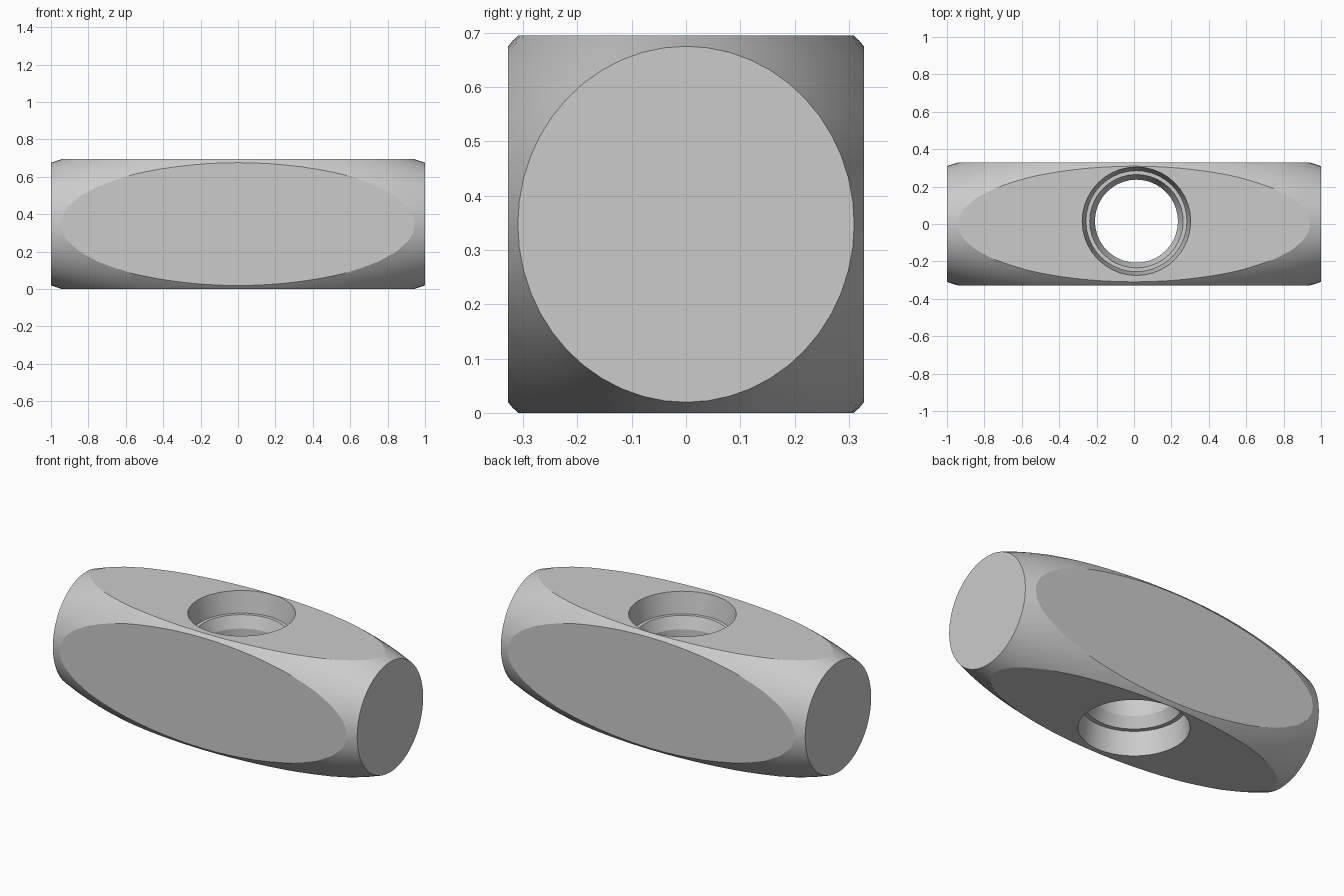
import bpy, bmesh, math
from mathutils import Matrix, Vector

cube = bpy.data.objects.get("Cube")
if cube:
    bpy.data.objects.remove(cube, do_unlink=True)

LENGTH, WIDTH, HEIGHT = 2.0, 0.655, 0.695

steel = bpy.data.materials.new("plain_grey_steel")
steel.use_nodes = True
grey = (0.6, 0.6, 0.6, 1)
steel.diffuse_color = grey
steel.node_tree.nodes["Principled BSDF"].inputs["Base Color"].default_value = grey


def add_object(name, bm):
    bmesh.ops.recalc_face_normals(bm, faces=bm.faces)
    mesh = bpy.data.meshes.new(name)
    bm.to_mesh(mesh)
    bm.free()
    mesh.materials.append(steel)
    obj = bpy.data.objects.new(name, mesh)
    bpy.context.collection.objects.link(obj)
    return obj


def lathe(name, profile, segments, matrix):
    """Closed solid from (radius, height) pairs turned about z, then placed."""
    bm = bmesh.new()
    rings = []
    for r, h in profile:
        angles = [math.tau * i / segments for i in range(segments)]
        rings.append([bm.verts.new((r * math.cos(a), r * math.sin(a), h)) for a in angles])
    for low, high in zip(rings, rings[1:]):
        for i in range(segments):
            j = (i + 1) % segments
            bm.faces.new((low[i], low[j], high[j], high[i]))
    bm.faces.new(rings[0][::-1])
    bm.faces.new(rings[-1])
    bmesh.ops.transform(bm, matrix=matrix, verts=bm.verts)
    return add_object(name, bm)


def cut(target, tool, operation):
    mod = target.modifiers.new(operation.lower(), 'BOOLEAN')
    mod.object, mod.operation, mod.solver = tool, operation, 'EXACT'
    bpy.ops.object.select_all(action='DESELECT')
    bpy.context.view_layer.objects.active = target
    target.select_set(True)
    bpy.ops.object.modifier_apply(modifier=mod.name)
    bpy.data.objects.remove(tool, do_unlink=True)


# Bulging barrel lying along x, slightly narrower in y
stations = [-1 + i / 12 for i in range(25)]
barrel = [(math.sqrt(0.2285 - 0.121 * x * x), x) for x in stations]
place = (Matrix.Translation((0, 0, HEIGHT / 2))
         @ Matrix.Diagonal((1, 0.945, 1, 1))
         @ Matrix.Rotation(math.pi / 2, 4, 'Y'))
head = lathe("hammer_head", barrel, 48, place)

# Flat sides ground off by a square bar
bm = bmesh.new()
bmesh.ops.create_cube(bm, size=1)
bmesh.ops.scale(bm, vec=Vector((LENGTH + 0.2, WIDTH, HEIGHT)), verts=bm.verts)
bmesh.ops.translate(bm, vec=(0, 0, HEIGHT / 2), verts=bm.verts)
cut(head, add_object("square_bar", bm), 'INTERSECT')

# Handle eye: wide mouths, an inner ledge at each end and a narrow waist
eye = [(0.295, -0.05), (0.293, 0), (0.28, 0.14), (0.255, 0.14), (0.222, 0.2),
       (0.222, 0.5), (0.25, 0.57), (0.27, 0.57), (0.29, HEIGHT), (0.295, HEIGHT + 0.05)]
cut(head, lathe("eye_cutter", eye, 40, Matrix.Translation((0.013, 0.015, 0))), 'DIFFERENCE')

bpy.ops.object.shade_smooth_by_angle(angle=math.radians(18))
